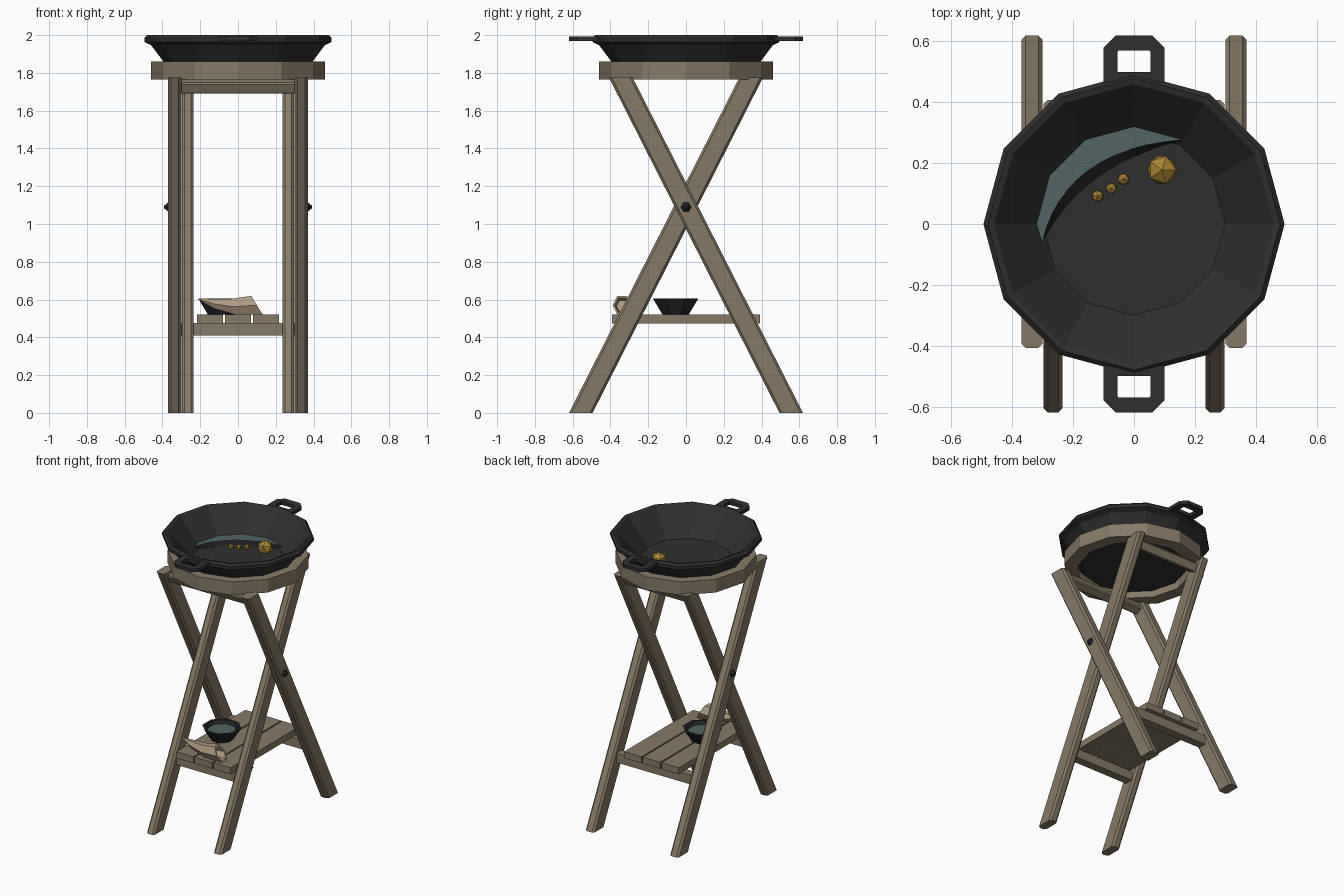
import bpy, bmesh, math
from mathutils import Matrix, Vector

if "Cube" in bpy.data.objects:
    bpy.data.objects.remove(bpy.data.objects["Cube"], do_unlink=True)


def material(name, rgb):
    m = bpy.data.materials.new(name)
    m.use_nodes = True
    m.diffuse_color = (*rgb, 1)
    m.node_tree.nodes["Principled BSDF"].inputs["Base Color"].default_value = (*rgb, 1)
    return m


WOOD = material("weathered wood", (0.24, 0.195, 0.135))
IRON = material("cast iron", (0.028, 0.028, 0.028))
DARK = material("dark metal", (0.017, 0.019, 0.022))
SAND = material("black sand", (0.012, 0.012, 0.012))
WATER = material("water", (0.085, 0.13, 0.125))
GOLD = material("gold", (0.42, 0.24, 0.035))
HORN = material("pale horn", (0.42, 0.33, 0.22))


def finish(name, bm, mat):
    bmesh.ops.recalc_face_normals(bm, faces=bm.faces)
    mesh = bpy.data.meshes.new(name)
    bm.to_mesh(mesh)
    bm.free()
    mesh.materials.append(mat)
    ob = bpy.data.objects.new(name, mesh)
    bpy.context.collection.objects.link(ob)
    return ob


def loft(name, rings, mat, caps=True, loop=False):
    """Skin a run of equal rings; cap the ends, or join the last to the first."""
    bm = bmesh.new()
    vs = [[bm.verts.new(p) for p in ring] for ring in rings]
    pairs = list(zip(vs, vs[1:])) + ([(vs[-1], vs[0])] if loop else [])
    for a, b in pairs:
        for i in range(len(a)):
            j = (i + 1) % len(a)
            bm.faces.new((a[i], a[j], b[j], b[i]))
    if caps and not loop:
        bm.faces.new(vs[0])
        bm.faces.new(vs[-1])
    return finish(name, bm, mat)


def circle(r, z, n, cx=0, cy=0, turn=0):
    return [(cx + r * math.cos(math.tau * i / n + turn),
             cy + r * math.sin(math.tau * i / n + turn), z) for i in range(n)]


def lathe(name, profile, n, mat, cx=0, cy=0, turn=0, **kw):
    return loft(name, [circle(r, z, n, cx, cy, turn) for r, z in profile], mat, **kw)


def box(name, center, size, mat, tilt=0, bevel=0):
    bm = bmesh.new()
    bmesh.ops.create_cube(bm, size=1, matrix=Matrix.Diagonal((*size, 1)))
    if bevel:
        bmesh.ops.bevel(bm, geom=bm.edges[:], offset=bevel, segments=1, affect='EDGES')
    bm.transform(Matrix.Translation(center) @ Matrix.Rotation(tilt, 4, 'X'))
    return finish(name, bm, mat)


# Crossed legs: level-cut leaning posts with chamfered edges
LEG_TOP, FOOT_Y, HEAD_Y = 1.775, 0.557, 0.345
SLOPE = (FOOT_Y + HEAD_Y) / LEG_TOP


def leg(name, x, half_x, lean):
    c, hy = 0.014, 0.0625
    plan = [(half_x, hy - c), (half_x - c, hy), (c - half_x, hy), (-half_x, hy - c),
            (-half_x, c - hy), (c - half_x, -hy), (half_x - c, -hy), (half_x, c - hy)]
    ends = ((0, lean * FOOT_Y), (LEG_TOP, -lean * HEAD_Y))
    loft(name, [[(x + px, y + py, z) for px, py in plan] for z, y in ends], WOOD)


for side, word in ((1, "left"), (-1, "right")):
    leg("outer_leg_" + word, side * 0.335, 0.035, 1)
    leg("inner_leg_" + word, side * 0.266, 0.031, -1)
    # Pivot bolt head
    bm = bmesh.new()
    bmesh.ops.create_cone(bm, cap_ends=True, segments=6, radius1=0.035, radius2=0.006, depth=0.03)
    bm.transform(Matrix.Translation((side * 0.378, 0, 1.09))
                 @ Matrix.Rotation(side * math.pi / 2, 4, 'Y'))
    finish("pivot_bolt_" + word, bm, DARK)

# Rails joining each pair of legs, above and below
tilt = math.atan(SLOPE)
for name, lean, half in (("outer", 1, 0.31), ("inner", -1, 0.25)):
    top_z, low_z = 1.73, 0.442
    box(name + "_top_rail", (0, lean * (FOOT_Y - SLOPE * top_z), top_z),
        (2 * half, 0.06, 0.065), WOOD, lean * tilt, 0.008)
    box(name + "_shelf_rail", (0, lean * (FOOT_Y - SLOPE * low_z), low_z),
        (2 * half, 0.06, 0.066), WOOD)

# Shelf slats
for i in (-1, 0, 1):
    box(f"shelf_slat_{i + 2}", (i * 0.148, 0, 0.497), (0.138, 0.785, 0.046), WOOD)

# Wooden ring that carries the pan
lathe("support_ring", [(0.46, 1.765), (0.46, 1.86), (0.385, 1.86), (0.37, 1.765)],
      12, WOOD, loop=True)

# Pan with a thick rim
lathe("pan", [(0.35, 1.8), (0.46, 1.947), (0.495, 1.963), (0.495, 1.985),
              (0.48, 2.0), (0.46, 1.995), (0.3, 1.82)], 12, IRON)

# Pan handles
outer = [(-0.1, 0.465), (-0.1, 0.58), (-0.06, 0.62), (0.06, 0.62), (0.1, 0.58), (0.1, 0.465)]
inner = [(-0.055, 0.5), (-0.055, 0.565), (-0.05, 0.57), (0.05, 0.57), (0.055, 0.565), (0.055, 0.5)]
for s, word in ((1, "back"), (-1, "front")):
    rings = [[(x, s * y, z) for x, y in shape] for shape, z in
             ((outer, 1.968), (outer, 1.992), (inner, 1.992), (inner, 1.968))]
    loft("pan_handle_" + word, rings, IRON, loop=True)


# Sliver of water and the dark sand bank along its edge
def arc(mid, z, steps=12):
    a, b = Vector((0.16, 0.277)), Vector((-0.302, -0.06))
    ctrl = 2 * Vector(mid) - (a + b) / 2
    pts = [(1 - t) ** 2 * a + 2 * t * (1 - t) * ctrl + t * t * b
           for t in (i / steps for i in range(steps + 1))]
    return [(p.x, p.y, z) for p in pts]


shore = arc((-0.15, 0.178), 1.842)
bm = bmesh.new()
bank = circle(0.32, 1.842, 12)[3:7]
bm.faces.new([bm.verts.new(p) for p in bank + shore[::-1]])
bmesh.ops.triangulate(bm, faces=bm.faces[:])
finish("pan_water", bm, WATER)

bm = bmesh.new()
hi = [bm.verts.new(p) for p in shore]
lo = [bm.verts.new(p) for p in arc((-0.122, 0.15), 1.821)]
for i in range(len(hi) - 1):
    bm.faces.new((hi[i], lo[i], lo[i + 1], hi[i + 1]))
finish("sand_bank", bm, SAND)

# Gold nuggets
for i, (x, y, r) in enumerate(((0.092, 0.178, 0.053), (-0.035, 0.148, 0.021),
                               (-0.075, 0.117, 0.02), (-0.12, 0.092, 0.021))):
    bm = bmesh.new()
    bmesh.ops.create_icosphere(bm, subdivisions=1, radius=r)
    bm.transform(Matrix.Translation((x, y, 1.82 + r * 0.6)) @ Matrix.Rotation(i, 4, 'Z'))
    finish(f"gold_nugget_{i + 1}", bm, GOLD)

# Small bowl of water on the shelf
bx, by, turn = -0.09, -0.055, math.pi / 8
lathe("bowl", [(0.075, 0.52), (0.13, 0.605), (0.11, 0.605), (0.07, 0.535)], 8, DARK, bx, by, turn)
lathe("bowl_water", [(0.096, 0.576), (0.1, 0.582)], 8, WATER, bx, by, turn)


# Hollow horn scoop: six-sided rings narrowing to a raised tip
def horn_ring(x, z, r, lean):
    ring = []
    for k in range(6):
        a = k * math.pi / 3
        up = r * math.sin(a) * 1.12
        ring.append((x - lean * up, -0.338 + r * math.cos(a), z + up))
    return ring


loft("horn_scoop", [horn_ring(-0.21, 0.603, 0.003, 0), horn_ring(-0.13, 0.578, 0.026, 0.1),
                    horn_ring(-0.03, 0.562, 0.042, 0.3), horn_ring(0.1, 0.57, 0.051, 0.6),
                    horn_ring(0.1, 0.57, 0.04, 0.6), horn_ring(0.0, 0.565, 0.03, 0.3)], HORN)
